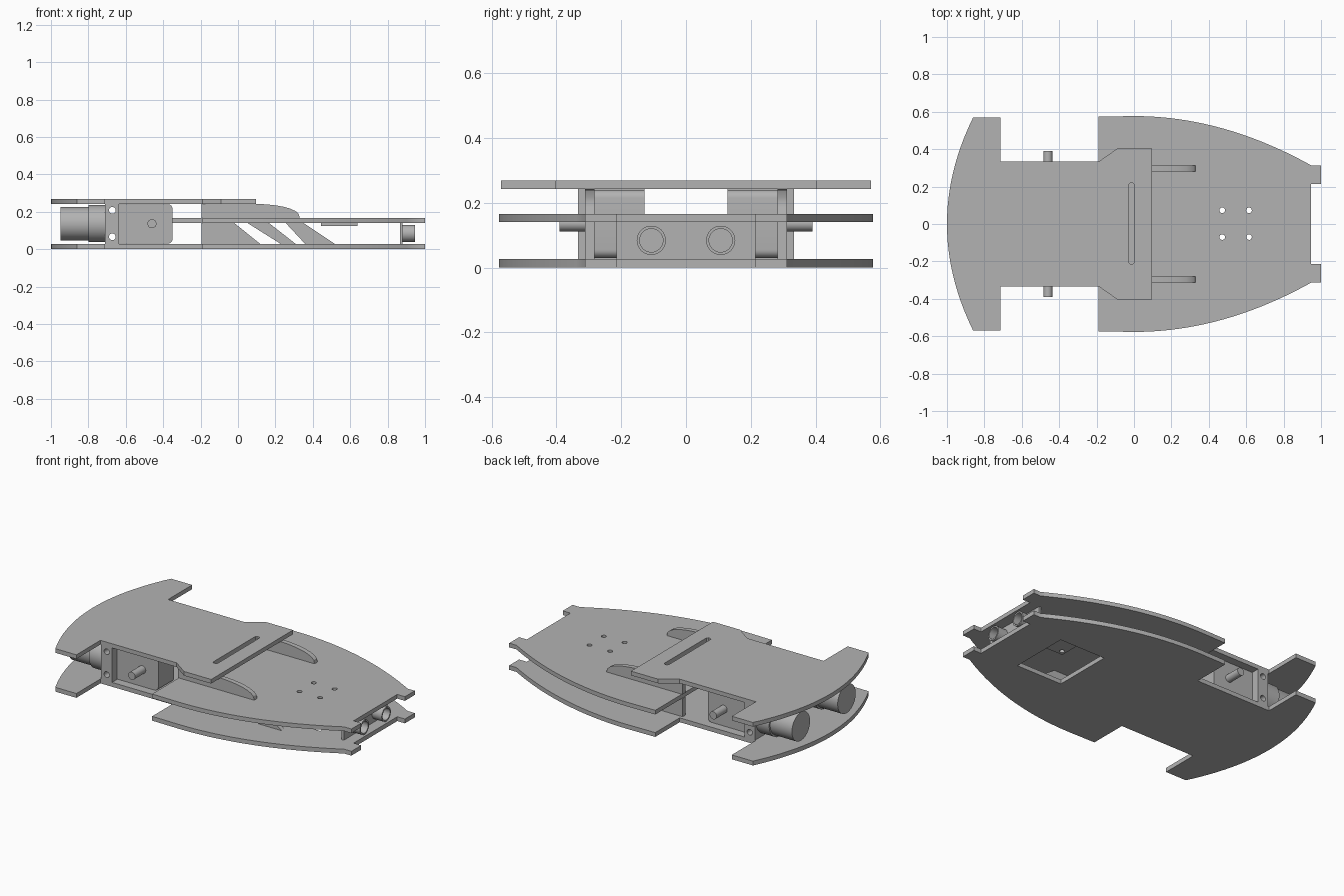
import bpy, math
from mathutils import Matrix

if "Cube" in bpy.data.objects:
    bpy.data.objects.remove(bpy.data.objects["Cube"])

grey = bpy.data.materials.new("plain grey")
grey.diffuse_color = (0.45, 0.45, 0.45, 1)
grey.use_nodes = True
grey.node_tree.nodes["Principled BSDF"].inputs["Base Color"].default_value = grey.diffuse_color

# Axes onto which a flat profile (u, v) and its thickness w are mapped
FRAMES = {
    'z': Matrix(((1, 0, 0, 0), (0, 1, 0, 0), (0, 0, 1, 0), (0, 0, 0, 1))),
    'y': Matrix(((1, 0, 0, 0), (0, 0, -1, 0), (0, 1, 0, 0), (0, 0, 0, 1))),
    'x': Matrix(((0, 0, 1, 0), (1, 0, 0, 0), (0, 1, 0, 0), (0, 0, 0, 1))),
}


def slab(name, loops, axis, lo, hi):
    """Extrude closed loops (outer outline, then holes) from lo to hi along an axis."""
    cu = bpy.data.curves.new(name, 'CURVE')
    cu.dimensions = '2D'
    cu.fill_mode = 'BOTH'
    cu.extrude = (hi - lo) / 2
    for pts in loops:
        sp = cu.splines.new('POLY')
        sp.points.add(len(pts) - 1)
        for p, (u, v) in zip(sp.points, pts):
            p.co = (u, v, 0, 1)
        sp.use_cyclic_u = True
    tmp = bpy.data.objects.new(name + "_profile", cu)
    bpy.context.collection.objects.link(tmp)
    bpy.context.view_layer.update()
    dg = bpy.context.evaluated_depsgraph_get()
    me = bpy.data.meshes.new_from_object(tmp.evaluated_get(dg))
    bpy.data.objects.remove(tmp)
    me.transform(FRAMES[axis] @ Matrix.Translation((0, 0, 0)))
    shift = [0, 0, 0]
    shift['xyz'.index(axis)] = (lo + hi) / 2
    me.transform(Matrix.Translation(shift))
    me.materials.clear()
    me.materials.append(grey)
    ob = bpy.data.objects.new(name, me)
    bpy.context.collection.objects.link(ob)
    bpy.ops.object.select_all(action='DESELECT')
    bpy.context.view_layer.objects.active = ob
    ob.select_set(True)
    bpy.ops.object.mode_set(mode='EDIT')
    bpy.ops.mesh.select_all(action='SELECT')
    bpy.ops.mesh.remove_doubles(threshold=0.0001)
    bpy.ops.mesh.normals_make_consistent(inside=False)
    bpy.ops.object.mode_set(mode='OBJECT')
    bpy.ops.object.shade_smooth_by_angle(angle=math.radians(30))
    return ob


def circle(u, v, r, n=32):
    return [(u + r * math.cos(2 * math.pi * i / n), v + r * math.sin(2 * math.pi * i / n))
            for i in range(n)]


def rect(u0, u1, v0, v1):
    return [(u0, v0), (u1, v0), (u1, v1), (u0, v1)]


def mirrored(half):
    """Close a +y half outline with its -y reflection."""
    return half + [(x, -y) for x, y in reversed(half) if y > 1e-6]


# Half outlines shared by the plates
tail = [(-1 + 0.14 * (i / 12) ** 2, 0.57 * i / 12) for i in range(13)]
tail += [(-0.715, 0.57), (-0.715, 0.333)]
nose = [(-0.19, 0.333), (-0.19, 0.574)]
nose += [(0.95 * i / 20, 0.577 - 0.265 * (i / 20) ** 2) for i in range(21)]
nose += [(1.0, 0.312), (1.0, 0.215), (0.947, 0.215)]

# Three deck plates
slab("bottom_plate", [mirrored(tail + nose), rect(0.38, 0.70, -0.19, 0.19)], 'z', 0, 0.027)
screw_holes = [circle(x, y, 0.015, 16) for x in (0.472, 0.615) for y in (-0.07, 0.073)]
slab("middle_plate", [mirrored([(-0.35, 0.125), (-0.19, 0.125)] + nose)] + screw_holes, 'z', 0.14, 0.166)
slot = [(-0.028, -0.205), (-0.02, -0.213), (-0.005, -0.213), (0.003, -0.205),
        (0.003, 0.21), (-0.005, 0.218), (-0.02, 0.218), (-0.028, 0.21)]
slab("top_plate", [mirrored(tail + [(-0.19, 0.333), (-0.09, 0.403), (0.097, 0.403)]), slot],
     'z', 0.242, 0.268)

# Mounting pad under the middle plate
slab("sensor_pad", [rect(0.445, 0.64, -0.1, 0.1)] + screw_holes, 'z', 0.125, 0.1402)

# Front sensor bracket
slab("sensor_bracket", [rect(-0.215, 0.215, 0.027, 0.14)], 'x', 0.865, 0.88)

# Fin above the middle plate, falling along a curve
fin = [(-0.195, 0.166), (0.33, 0.166)]
fin += [(0.08 + 0.25 * math.sin(a), 0.166 + 0.076 * math.cos(a) ** 0.8)
        for a in (math.radians(d) for d in (78, 66, 54, 42, 30, 18, 8, 0))]
fin += [(-0.195, 0.242)]
# Slanted supports: top start, top end, bottom end, bottom start
supports = [(-0.195, -0.02, 0.12, -0.195), (0.05, 0.165, 0.31, 0.23), (0.255, 0.35, 0.52, 0.36)]

for side, s in (("left", 1), ("right", -1)):
    def across(name, loops, a, b):
        return slab(side + "_" + name, loops, 'y', min(a * s, b * s), max(a * s, b * s))

    across("fin", [fin], 0.282, 0.312)
    for i, (a, b, c, d) in enumerate(supports):
        across(f"support_{i + 1}", [[(a, 0.14), (b, 0.14), (c, 0.027), (d, 0.027)]], 0.282, 0.312)

    # Gearbox with rounded front corners
    box = [(-0.635, 0.03), (-0.375, 0.03)]
    for cz, start in ((0.055, -90), (0.215, 0)):
        box += [(-0.375 + 0.025 * math.cos(math.radians(start + k * 15)),
                 cz + 0.025 * math.sin(math.radians(start + k * 15))) for k in range(7)]
    box += [(-0.635, 0.24)]
    across("gearbox", [box], 0.128, 0.285)
    # Drilled motor mount
    across("motor_mount", [rect(-0.71, -0.635, 0.027, 0.242),
                           circle(-0.672, 0.066, 0.018, 20), circle(-0.672, 0.208, 0.018, 20)],
           0.128, 0.333)
    across("axle", [circle(-0.46, 0.136, 0.024)], 0.28, 0.39)

    # Motor can in two diameters
    slab(side + "_motor_front", [circle(0.225 * s, 0.136, 0.099, 48)], 'x', -0.80, -0.705)
    slab(side + "_motor_rear", [circle(0.225 * s, 0.136, 0.089, 48)], 'x', -0.95, -0.80)

    # Hollow range sensor tube
    slab(side + "_sensor_tube", [circle(0.107 * s, 0.084, 0.045), circle(0.107 * s, 0.084, 0.036)],
         'x', 0.88, 0.947)
